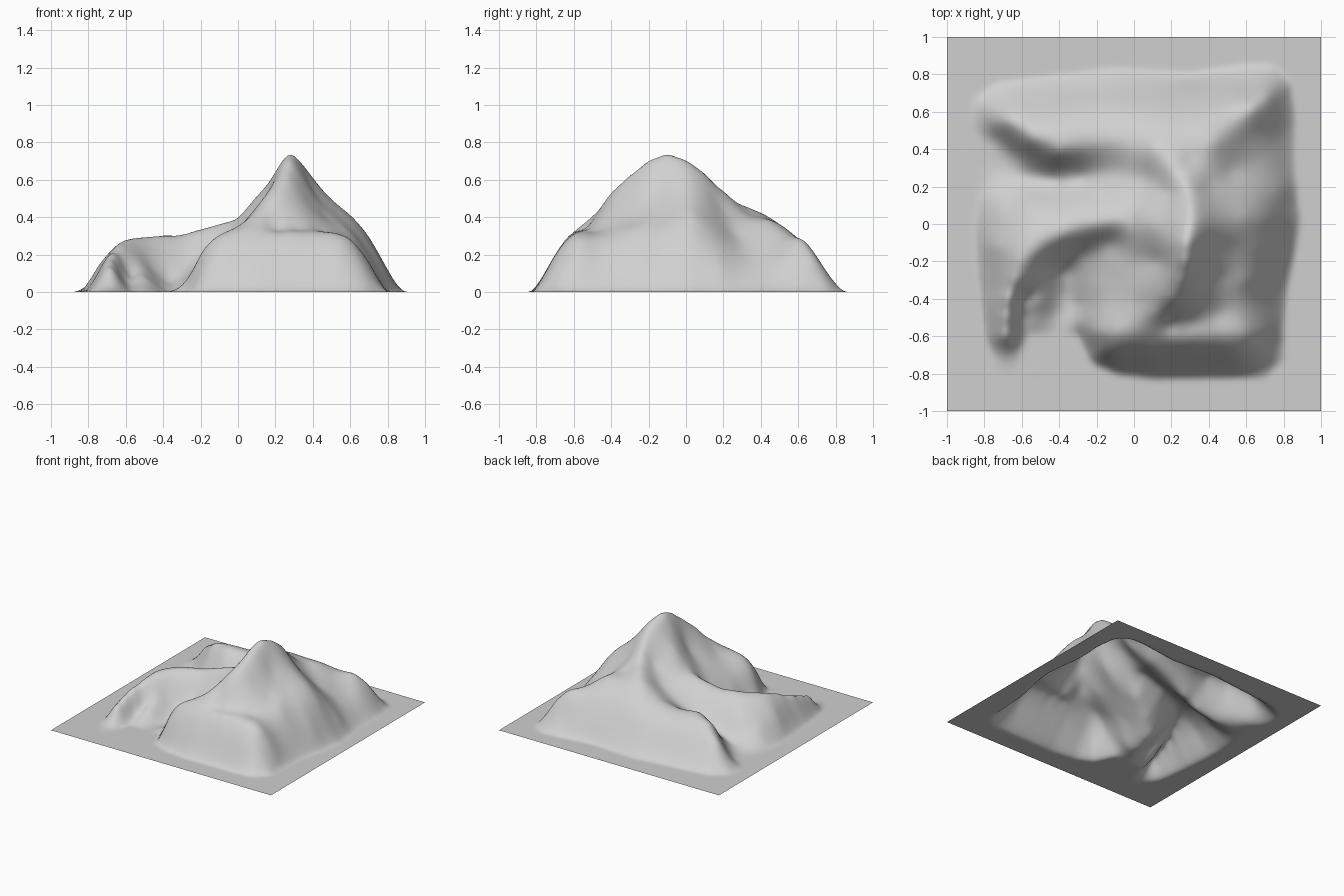
import bpy, bmesh, math

samples = []


def line(*pts, step=0.1):
    """Sample a guide line of (x, y, z) knots, skipping points that crowd others."""
    for i, a in enumerate(pts):
        b = pts[min(i + 1, len(pts) - 1)]
        n = max(1, round(math.dist(a[:2], b[:2]) / step))
        for k in range(n):
            p = tuple(u + (v - u) * k / n for u, v in zip(a, b))
            if all(math.dist(p[:2], q[:2]) > 0.045 for q in samples):
                samples.append(p)


def foot(*pts):
    line(*[(x, y, 0.0) for x, y in pts], step=0.075)


# Main summit ridge, curling round to the north-west
line((0.1, -0.48, .42), (0.2, -0.4, .53), (0.25, -0.3, .625), (0.27, -0.2, .705),
     (0.28, -0.1, .74), (0.305, 0, .705), (0.305, .1, .635), (0.27, .2, .54),
     (0.2, .31, .46), (0.11, .4, .41), (0, .46, .33), (-.2, .42, .29),
     (-.4, .38, .28), (-.55, .45, .26), (-.68, .55, .18), (-.78, .63, .05))
# West ridge, curving to the south-west tail
line((0.2, -.04, .63), (0.1, 0, .51), (.05, .01, .45), (0, 0.02, .395), (-.15, 0, .345), (-.3, -.03, .3),
     (-.45, -.09, .29), (-.6, -.2, .275), (-.67, -.4, .21), (-.685, -.6, .13), (-.68, -.73, .01))
# East spur and north-east spur
line((0.41, 0.04, .585), (0.5, 0.04, .49), (0.6, 0.04, .41), (0.7, 0.03, .295), (0.8, 0.01, .12))
line((.3, .34, .42), (.42, .43, .385), (.53, .54, .31), (.63, .62, .28), (.71, .68, .19), (.77, .75, .06))
# South ledge and its cliff
line((-.2, -.58, .2), (-.1, -.59, .3), (0, -.61, .31), (.3, -.61, .315), (.5, -.6, .31),
     (.6, -.59, .28), (.7, -.57, .16))
line((-.17, -.68, .15), (-.1, -.69, .19), (.1, -.7, .2), (.55, -.7, .195), (.66, -.68, .15))
line((.2, -.54, .335), (.32, -.53, .335), (.45, -.48, .325))
# South-east face
line((.37, -.3, .5), (.47, -.28, .4), (.6, -.3, .32), (.69, -.3, .2))
line((.4, -.14, .55), (.54, -.13, .41), (.66, -.13, .31), (.76, -.13, .17))
line((.53, -.45, .31), (.66, -.44, .2))
# East gully
line((.4, .19, .45), (.52, .27, .3), (.65, .33, .19), (.77, .36, .08))
line((.6, .44, .24), (.72, .54, .17))
line((.66, .17, .27), (.78, .18, .13))
# North slope
line((-.66, .65, .11), (-.4, .61, .2), (-.1, .62, .22), (.2, .6, .27), (.42, .6, .285), (.55, .65, .25))
line((-.55, .71, .06), (-.1, .72, .1), (.2, .71, .12), (.6, .74, .12))
# West valley floor and its southern bank
line((-.84, .48, 0), (-.78, .36, 0), (-.7, .29, .01), (-.58, .25, .04), (-.42, .24, .09), (-.28, .25, .15),
     (-.1, .28, .25), (.06, .25, .34), (.18, .16, .45))
line((-.74, .46, .03), (-.62, .37, .07))
line((-.72, .08, .1), (-.57, .1, .18), (-.4, .1, .22), (-.15, .13, .29), (.05, .13, .38))
line((-.74, -.12, .15), (-.755, -.35, .09))
# South bowl
line((.13, -.2, .47), (.03, -.2, .36), (-.1, -.22, .25), (-.2, -.33, .16), (-.29, -.44, .035))
line((.03, -.42, .37), (-.08, -.45, .29), (-.18, -.47, .2))
line((-.12, -.1, .25), (-.27, -.16, .15), (-.37, -.25, .06))
# South-west rib and gully
line((-.47, -.24, .15), (-.52, -.42, .09), (-.53, -.52, .03))
line((-.58, -.4, .09), (-.6, -.5, .05), (-.6, -.66, 0))
line((-.38, -.38, .01), (-.45, -.58, 0), (-.34, -.58, 0))

# Foot of the mountain and the flat rim
foot((-.85, .67), (-.74, .75), (-.5, .78), (-.1, .83), (.3, .8), (.6, .85), (.74, .85),
     (.83, .77), (.86, .6), (.86, .3), (.88, .1), (.885, 0), (.86, -.15), (.82, -.35), (.8, -.55),
     (.8, -.72), (.7, -.82), (.1, -.83), (-.1, -.8), (-.22, -.74), (-.29, -.6))
foot((-.5, -.75), (-.62, -.79), (-.74, -.75), (-.79, -.6), (-.83, -.3), (-.85, 0), (-.83, .2),
     (-.87, .4), (-.87, .6))
line((-.97, -.97, 0), (.97, -.97, 0), (.97, .97, 0), (-.97, .97, 0), (-.97, -.97, 0), step=0.13)


def solve(a, b):
    """Gaussian elimination with partial pivoting."""
    n = len(b)
    m = [row + [v] for row, v in zip(a, b)]
    for c in range(n):
        p = max(range(c, n), key=lambda r: abs(m[r][c]))
        m[c], m[p] = m[p], m[c]
        tail = m[c][c:]
        for r in range(c + 1, n):
            f = m[r][c] / tail[0]
            if f:
                m[r][c:] = [u - f * v for u, v in zip(m[r][c:], tail)]
    w = [0.0] * n
    for r in range(n - 1, -1, -1):
        w[r] = (m[r][n] - sum(m[r][k] * w[k] for k in range(r + 1, n))) / m[r][r]
    return w


# Smooth surface through all guide lines
SOFT = 0.03 ** 2
kern = lambda x, y, q: math.sqrt((x - q[0]) ** 2 + (y - q[1]) ** 2 + SOFT)
weights = solve([[kern(p[0], p[1], q) for q in samples] for p in samples], [p[2] for p in samples])
terms = [(q[0], q[1], w) for q, w in zip(samples, weights)]


def height(x, y):
    if max(abs(x), abs(y)) > 0.92:
        return 0.0
    z = sum(w * math.sqrt((x - a) ** 2 + (y - b) ** 2 + SOFT) for a, b, w in terms)
    return max(0.0, z)


# Terrain sheet
bm = bmesh.new()
bmesh.ops.create_grid(bm, x_segments=128, y_segments=128, size=1.0)
for v in bm.verts:
    v.co.z = height(v.co.x, v.co.y)
inner = [v for v in bm.verts if not v.is_boundary]
for _ in range(3):
    bmesh.ops.smooth_vert(bm, verts=inner, factor=0.5, use_axis_z=True)
for f in bm.faces:
    f.smooth = True
mesh = bpy.data.meshes.new("mountain_terrain")
bm.to_mesh(mesh)
bm.free()

stone = bpy.data.materials.new("stone_grey")
stone.diffuse_color = (0.63, 0.63, 0.63, 1)
mesh.materials.append(stone)
bpy.context.collection.objects.link(bpy.data.objects.new("mountain_terrain", mesh))
